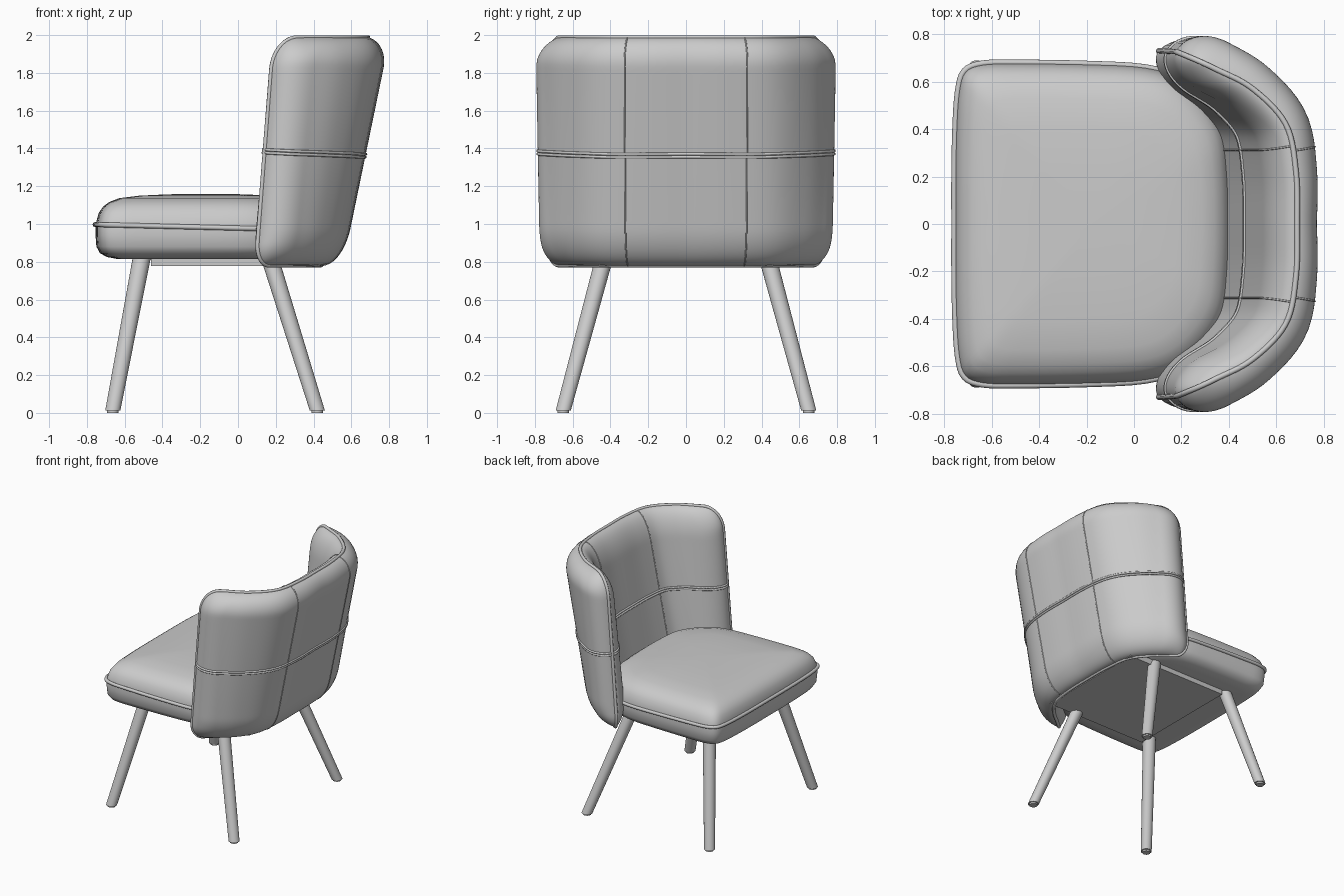
import bpy
import bmesh
import math
from mathutils import Vector

cube = bpy.data.objects.get("Cube")
if cube:
    bpy.data.objects.remove(cube)

grey = bpy.data.materials.new("light grey")
grey.use_nodes = True
GREY = (0.6, 0.6, 0.6, 1)
grey.diffuse_color = GREY
grey.node_tree.nodes["Principled BSDF"].inputs["Base Color"].default_value = GREY


def finish(obj, angle=50):
    bpy.ops.object.select_all(action='DESELECT')
    obj.select_set(True)
    bpy.context.view_layer.objects.active = obj
    if obj.type == 'CURVE':
        bpy.ops.object.convert(target='MESH')
        obj = bpy.context.object
    obj.data.materials.clear()
    obj.data.materials.append(grey)
    bpy.ops.object.shade_smooth_by_angle(angle=math.radians(angle))


def add_mesh(name, bm, angle=50):
    bmesh.ops.remove_doubles(bm, verts=bm.verts, dist=1e-5)
    bmesh.ops.recalc_face_normals(bm, faces=bm.faces)
    me = bpy.data.meshes.new(name)
    bm.to_mesh(me)
    bm.free()
    obj = bpy.data.objects.new(name, me)
    bpy.context.collection.objects.link(obj)
    finish(obj, angle)


def tube(name, points, radius, closed=False):
    cu = bpy.data.curves.new(name, 'CURVE')
    cu.dimensions = '3D'
    cu.bevel_depth = radius
    cu.bevel_resolution = 2
    cu.use_fill_caps = True
    sp = cu.splines.new('POLY')
    sp.points.add(len(points) - 1)
    for p, co in zip(sp.points, points):
        p.co = (*co, 1)
    sp.use_cyclic_u = closed
    obj = bpy.data.objects.new(name, cu)
    bpy.context.collection.objects.link(obj)
    finish(obj)


def spline(pts, t):
    """Catmull-Rom point at t in 0..len-1."""
    n = len(pts) - 1
    i = min(max(int(t), 0), n - 1)
    f = t - i
    b, c = Vector(pts[i]), Vector(pts[i + 1])
    a = Vector(pts[i - 1]) if i else 2 * b - c
    d = Vector(pts[i + 2]) if i + 2 <= n else 2 * c - b
    return (2 * b + (c - a) * f + (2 * a - 5 * b + 4 * c - d) * f ** 2
            + (3 * b - a - 3 * c + d) * f ** 3) / 2


def mirrored(half):
    return [(x, -y) for x, y in half[:0:-1]] + half


# Wrap-around backrest: a surface lofted between a low and a high rail
TOP = mirrored([(.688, 0), (.683, .22), (.64, .42), (.5, .57), (.34, .655), (.19, .725)])
LOW = mirrored([(.44, 0), (.435, .22), (.405, .41), (.315, .54), (.205, .635), (.095, .73)])
Z0, Z1 = .782, 1.988
H = Z1 - Z0


def middle(s, v):
    t = (s + 1) * 5
    p = spline(LOW, t).lerp(spline(TOP, t), v / H)
    return Vector((p.x, p.y, Z0 + v))


def half_width(v):
    radius = .17 if v > H / 2 else .12
    d = min(v, H - v)
    if d >= radius:
        return 1
    return 1 - radius + math.sqrt(max(0, radius ** 2 - (radius - d) ** 2))


def puff(d, r):
    k = 1 - min(max(d, 0) / r, 1)
    return math.sqrt(1 - k * k)


def shell(s, v, side):
    e = 1e-3
    n = (middle(s + e, v) - middle(s - e, v)).cross(middle(s, v + e) - middle(s, v - e))
    rise = puff(half_width(v) - abs(s), .22) * puff(v, .22)
    if side > 0:
        rise *= puff(H - v, .14) * (.11 + .03 * abs(s))
    else:
        rise *= puff(H - v, .22) * -.1
    return middle(s, v) + n.normalized() * rise


def spread(i, n):
    """Spacing that tightens at both ends."""
    return (1 - math.cos(math.pi * i / n)) / 2


COLS, ROWS = 80, 56
grid = []
for j in range(ROWS + 1):
    v = H * spread(j, ROWS)
    grid.append([(half_width(v) * (2 * spread(i, COLS) - 1), v) for i in range(COLS + 1)])

bm = bmesh.new()
for side in (1, -1):
    vs = [[bm.verts.new(shell(s, v, side)) for s, v in row] for row in grid]
    for j in range(ROWS):
        for i in range(COLS):
            bm.faces.new((vs[j][i], vs[j][i + 1], vs[j + 1][i + 1], vs[j + 1][i]))
add_mesh("backrest", bm, 60)

rim = grid[0] + [r[-1] for r in grid[1:-1]] + grid[-1][::-1] + [r[0] for r in grid[-2:0:-1]]
tube("backrest_piping", [middle(s, v) for s, v in rim], .012, True)

# Seams on both faces of the backrest
SEAM_V = 1.385 - Z0
for side, face in ((1, "outer"), (-1, "inner")):
    for k in (-1, 1):
        tube(face + "_cross_seam", [shell(2 * spread(i, 60) - 1, SEAM_V + k * .008, side)
                                    for i in range(61)], .008)
        tube(face + "_upright_seam", [shell(k * (.285 if side > 0 else .305), H * spread(i, 40), side)
                                      for i in range(41)], .004)

# Seat cushion: one outline stacked at several scales
HALF = [(-.757, 0), (-.757, .2), (-.753, .4), (-.742, .56), (-.715, .645), (-.64, .676),
        (-.5, .68), (-.2, .675), (.05, .66), (.2, .61), (.32, .5), (.39, .37), (.41, .2), (.415, 0)]
SEAT = HALF + [(x, -y) for x, y in HALF[-2:0:-1]]
LOOP = SEAT[-2:] + SEAT + SEAT[:2]
N = len(SEAT) * 4
outline = [spline(LOOP, 2 + i / 4) for i in range(N)]
CENTRE = Vector((-.17, 0))


def ring(scale, z):
    return [(*(CENTRE + (p - CENTRE) * scale), z) for p in outline]


PROFILE = [(.4, .812), (.8, .815), (.89, .825), (.955, .845), (.987, .88), (.995, .94), (.995, .99),
           (.985, 1.02), (.965, 1.06), (.925, 1.093), (.87, 1.117), (.78, 1.137), (.6, 1.15),
           (.35, 1.157), (.1, 1.16)]
bm = bmesh.new()
rings = [[bm.verts.new(c) for c in ring(*p)] for p in PROFILE]
for a, b in zip(rings, rings[1:]):
    for i in range(N):
        k = (i + 1) % N
        bm.faces.new((a[i], a[k], b[k], b[i]))
bm.faces.new(rings[0])
bm.faces.new(rings[-1])
add_mesh("seat_cushion", bm, 60)
tube("seat_piping", [(x, y, z - .025 * (x + .76)) for x, y, z in ring(1, .997)], .013, True)

# Flat base panel under the seat
bm = bmesh.new()
bmesh.ops.create_cube(bm, size=1)
for vert in bm.verts:
    vert.co = Vector((-.02 + vert.co.x * .88, vert.co.y * .92, .8 + vert.co.z * .045))
add_mesh("base_panel", bm, 30)


# Splayed tapered legs with small glides
def leg(name, foot, head):
    foot, head = Vector(foot), Vector(head)
    bm = bmesh.new()
    for lo, hi, r0, r1 in ((foot, head, .04, .048), (foot - Vector((0, 0, .012)), foot, .03, .03)):
        res = bmesh.ops.create_cone(bm, cap_ends=True, segments=24, radius1=r0, radius2=r1, depth=1)
        for vert in res["verts"]:
            p = lo.lerp(hi, vert.co.z + .5)
            vert.co = p + Vector((vert.co.x, vert.co.y, 0))
    add_mesh(name, bm, 40)


for sign, word in ((1, "left"), (-1, "right")):
    leg("front_leg_" + word, (-.663, sign * .65, .012), (-.508, sign * .43, .83))
    leg("rear_leg_" + word, (.42, sign * .65, .012), (.165, sign * .43, .83))
